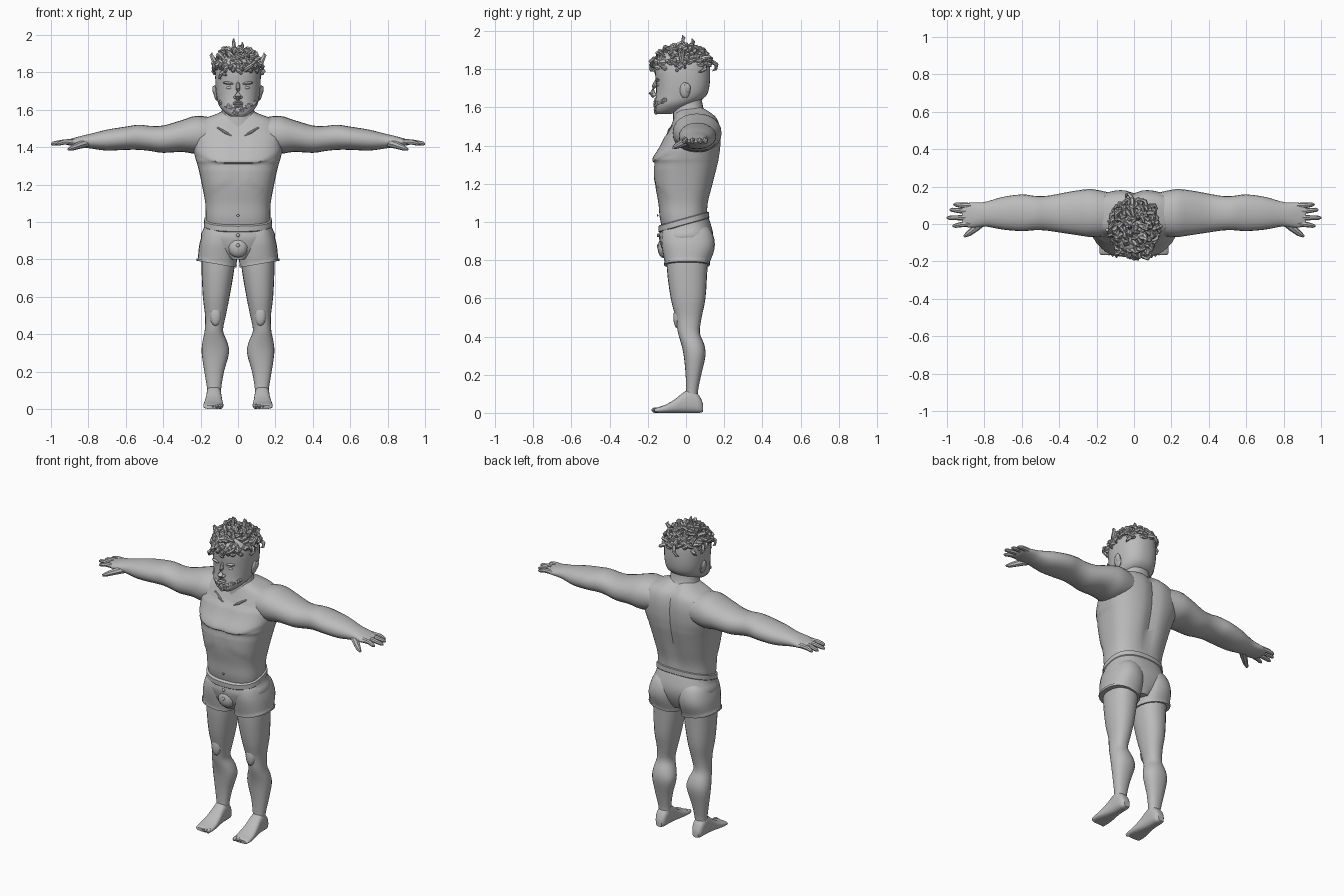
import bpy, bmesh, math, random
from mathutils import Vector, Matrix

random.seed(4)
grey = bpy.data.materials.new("plain_grey")
grey.diffuse_color = (0.5, 0.5, 0.5, 1)
SIDES = ((1, "left"), (-1, "right"))


def finish(name, bm):
    bmesh.ops.recalc_face_normals(bm, faces=bm.faces[:])
    me = bpy.data.meshes.new(name)
    bm.to_mesh(me)
    bm.free()
    me.materials.append(grey)
    ob = bpy.data.objects.new(name, me)
    bpy.context.collection.objects.link(ob)
    return ob


def skin(bm, rings):
    """Bridge rings of points and cap both ends."""
    vs = [[bm.verts.new(p) for p in r] for r in rings]
    n = len(vs[0])
    for a, b in zip(vs, vs[1:]):
        for i in range(n):
            j = (i + 1) % n
            bm.faces.new((a[i], a[j], b[j], b[i]))
    bm.faces.new(vs[0][::-1])
    bm.faces.new(vs[-1])


def smooth_rows(rows, sub):
    """Curve through the section rows."""
    out = []
    for i in range(len(rows) - 1):
        r = [rows[max(0, min(len(rows) - 1, i + k))] for k in (-1, 0, 1, 2)]
        for s in range(sub):
            t = s / sub
            out.append([b + 0.5 * t * (c - a + t * (2*a - 5*b + 4*c - d + t * (3*(b - c) + d - a)))
                        for a, b, c, d in zip(*r)])
    return out + [rows[-1]]


def loft(name, axis, rows, n=24, p=2.0, sub=3, s=1, rule=None):
    """Rows: position along axis, then low/high of the two other axes (in xyz order)."""
    rings = []
    for t, a0, a1, b0, b1 in smooth_rows(rows, sub):
        ring = []
        for k in range(n):
            c, q = math.cos(2*math.pi*k/n), math.sin(2*math.pi*k/n)
            a = (a0 + a1)/2 + (a1 - a0)/2 * math.copysign(abs(c)**(2/p), c)
            b = (b0 + b1)/2 + (b1 - b0)/2 * math.copysign(abs(q)**(2/p), q)
            v = {'x': (t, a, b), 'y': (a, t, b), 'z': (a, b, t)}[axis]
            v = Vector(rule(*v) if rule else v)
            v.x *= s
            ring.append(v)
        rings.append(ring)
    bm = bmesh.new()
    skin(bm, rings)
    return finish(name, bm)


def body(rows):
    return [(z, -w, w, f, b) for z, w, f, b in rows]


def tube(bm, pts, radii, n=8):
    pts = [Vector(p) for p in pts]
    rings = []
    for i, (p, r) in enumerate(zip(pts, radii)):
        d = pts[min(i + 1, len(pts) - 1)] - pts[max(i - 1, 0)]
        q = d.to_track_quat('Z', 'Y')
        rings.append([p + q @ Vector((r*math.cos(2*math.pi*k/n), r*math.sin(2*math.pi*k/n), 0))
                      for k in range(n)])
    skin(bm, rings)


def ball(bm, c, r, u=12, v=8, rot=0):
    m = Matrix.Translation(c) @ Matrix.Rotation(rot, 4, 'Y') @ Matrix.Diagonal((*r, 1))
    bmesh.ops.create_uvsphere(bm, u_segments=u, v_segments=v, radius=1, matrix=m)


# Torso with breastbone, chest ledge, rib arch and spine groove
def muscles(x, y, z):
    upper = max(0, min(1, (z - 1.05) / 0.15))
    if y > 0.05:
        y -= 0.02 * upper * math.exp(-(x/0.035)**2)
    elif y < -0.05:
        edge = 1.315 + 1.2 * max(0, abs(x) - 0.1)**1.5
        if edge < z < 1.46:
            y -= 0.008
        y += 0.008 * math.exp(-(x/0.02)**2) * (z > 1.2)
        if 1.22 - 3*x*x < z < 1.3:
            y -= 0.004
    return x, y, z


loft("torso", 'z', body([
    (0.95, .165, -.12, .11), (1.02, .172, -.137, .11), (1.10, .175, -.145, .117),
    (1.20, .193, -.162, .143), (1.30, .215, -.166, .168), (1.335, .226, -.167, .175),
    (1.40, .24, -.128, .183), (1.48, .24, -.09, .182), (1.54, .205, -.065, .165),
    (1.58, .11, -.05, .125), (1.60, .07, -.04, .09)]), n=56, p=2.6, sub=5, rule=muscles)
loft("neck", 'z', body([(1.50, .12, -.07, .14), (1.56, .1, -.068, .115),
                        (1.60, .085, -.07, .09), (1.68, .08, -.07, .08)]), p=2.2)
bm = bmesh.new()
for s in (1, -1):
    tube(bm, [(.035*s, -.096, 1.462), (.07*s, -.088, 1.48), (.11*s, -.072, 1.505)], [.004, .008, .004])
finish("collarbones", bm)
bm = bmesh.new()
ball(bm, (0, -.149, 1.035), (.008, .004, .006))
finish("navel", bm)

# Arms, hands and fingers
for s, side in SIDES:
    loft(side + "_arm", 'x', [
        (.12, -.06, .165, 1.38, 1.555), (.22, -.07, .186, 1.365, 1.568), (.30, -.06, .18, 1.375, 1.545),
        (.40, -.045, .162, 1.37, 1.516), (.47, -.035, .15, 1.38, 1.514), (.53, -.033, .15, 1.386, 1.52),
        (.60, -.038, .158, 1.386, 1.51), (.70, -.03, .145, 1.382, 1.494), (.78, -.015, .122, 1.392, 1.474),
        (.82, -.015, .115, 1.398, 1.465), (.87, -.02, .115, 1.405, 1.452), (.91, -.012, .108, 1.411, 1.44),
        (.92, .0, .1, 1.416, 1.435)], p=2.15, s=s)
    bm = bmesh.new()
    for y0, y1, tip in ((.098, .104, .965), (.066, .076, .985), (.034, .033, 1.0), (.002, -.010, .97)):
        tube(bm, [(.87*s, y0, 1.43), (.93*s, (y0 + y1)/2, 1.428), ((tip - .012)*s, y1, 1.42),
                  (tip*s, y1, 1.416)], [.015, .014, .011, .005])
    tube(bm, [(.80*s, .02, 1.425), (.845*s, -.02, 1.412), (.885*s, -.052, 1.397), (.908*s, -.066, 1.388)],
         [.024, .02, .015, .007])
    finish(side + "_fingers", bm)

# Legs, kneecaps, feet and toes
for s, side in SIDES:
    loft(side + "_leg", 'z', [
        (.07, .09, .165, -.005, .065), (.11, .09, .165, 0, .062), (.20, .075, .18, -.002, .08),
        (.30, .048, .194, -.012, .102), (.36, .058, .19, -.025, .095), (.42, .08, .178, -.042, .072),
        (.50, .065, .176, -.055, .082), (.60, .045, .188, -.08, .102), (.75, .02, .195, -.1, .112),
        (.86, .015, .195, -.1, .12)], p=2.25, s=s)
    bm = bmesh.new()
    ball(bm, (.12*s, -.048, .50), (.03, .018, .055))
    finish(side + "_kneecap", bm)
    loft(side + "_foot", 'y', [
        (.09, .11, .148, .005, .045), (.07, .095, .163, 0, .09), (.03, .09, .168, 0, .125),
        (-.01, .088, .17, 0, .11), (-.06, .083, .177, 0, .07), (-.11, .078, .185, 0, .042),
        (-.155, .08, .184, 0, .027), (-.165, .088, .176, 0, .02)], p=2.8, s=s,
        rule=lambda x, y, z: (x, y, max(z, 0)))
    bm = bmesh.new()
    for k in range(5):
        ball(bm, ((.093 + .0205*k)*s, -.158 + .006*k, .0145), (.0125 - .0008*k, .024, .0145 - .001*k), 8, 6)
    finish(side + "_toes", bm)

# Shorts: hips, legs with slanting hems, waistband and buttons
loft("shorts_hips", 'z', body([(.80, .05, -.11, .10), (.86, .15, -.13, .13), (.92, .198, -.141, .143),
                               (.97, .182, -.137, .13), (1.0, .177, -.138, .118)]), n=40, p=2.4,
     rule=lambda x, y, z: (x, y, z + .2*y*max(0, (z - .9)/.1)))
for s, side in SIDES:
    loft(side + "_shorts_leg", 'z', [
        (.775, .008, .221, -.115, .125), (.787, .006, .222, -.115, .127), (.788, .008, .215, -.112, .124),
        (.85, .002, .21, -.124, .147), (.90, 0, .202, -.13, .15), (.95, .01, .185, -.125, .135),
        (.98, .03, .16, -.11, .11)], p=2.4, s=s,
        rule=lambda x, y, z: (x, y, z + .17*(x - .115)*max(0, min(1, (.9 - z)/.1))))
loft("waistband", 'z', body([(.985, .177, -.14, .117), (.99, .182, -.144, .122),
                             (1.018, .181, -.145, .121), (1.022, .174, -.138, .115)]), n=40, p=2.5,
     sub=1, rule=lambda x, y, z: (x, y, z + .28*y))
bm = bmesh.new()
ball(bm, (0, -.115, .865), (.055, .034, .055))
finish("shorts_front", bm)
bm = bmesh.new()
for z in (.93, .875):
    ball(bm, (0, -.146, z), (.010, .007, .010))
finish("buttons", bm)

# Head and face
loft("head", 'z', body([
    (1.565, .04, -.15, -.08), (1.585, .07, -.162, -.03), (1.62, .1, -.163, .045), (1.66, .112, -.158, .105),
    (1.72, .12, -.156, .124), (1.80, .121, -.163, .126), (1.85, .11, -.15, .118), (1.89, .07, -.1, .075)]),
    n=36, p=2.35)
bm = bmesh.new()
tube(bm, [(0, -.15, 1.75), (0, -.168, 1.71), (0, -.178, 1.675), (0, -.166, 1.655)], [.008, .012, .018, .01])
for s in (1, -1):
    ball(bm, (.014*s, -.165, 1.667), (.010, .014, .009))
finish("nose", bm)
bm = bmesh.new()
for z in (1.63, 1.619):
    ball(bm, (0, -.162, z), (.027, .009, .006))
finish("lips", bm)
for s, side in SIDES:
    bm = bmesh.new()
    ball(bm, (.045*s, -.142, 1.718), (.017, .011, .009))
    finish(side + "_eye", bm)
    bm = bmesh.new()
    ball(bm, (.048*s, -.148, 1.742), (.032, .013, .008), rot=-.12*s)
    finish(side + "_brow", bm)
    bm = bmesh.new()
    ball(bm, (.118*s, -.005, 1.69), (.013, .027, .042), rot=.15*s)
    ball(bm, (.126*s, .006, 1.70), (.010, .018, .028), rot=.2*s)
    finish(side + "_ear", bm)

# Beard: small lumps along the jaw
bm = bmesh.new()
for k in range(64):
    a = random.uniform(-1.25, 1.25)
    h = random.uniform(0, 1)
    r = .062 + .038*h
    ball(bm, (r*math.sin(a), -.075 - (.082 + .004*h)*math.cos(a), 1.572 + .035*h + .03*abs(a)),
         (.012, .011, .013), 6, 4, random.uniform(0, 3))
for x in range(-4, 5):
    ball(bm, (.008*x, -.160 + .0006*x*x, 1.643 - .0008*x*x), (.007, .007, .007), 6, 4)
finish("beard", bm)

# Hair: a cap covered in curls
bm = bmesh.new()
ball(bm, (0, -.025, 1.83), (.114, .142, .075), 24, 12)
finish("hair_cap", bm)
bm = bmesh.new()
for k in range(150):
    a = k * 2.39996
    h = 1 - k/150
    w = math.sqrt(1 - h*h)
    d = Vector((w*math.cos(a), w*math.sin(a), h))
    low = 1.82 - (.02 if d.y < -.5 else 0)
    p = Vector((.108*d.x, -.025 + .138*d.y, low + .087*d.z))
    side = d.cross(Vector((random.uniform(-1, 1), random.uniform(-1, 1), random.uniform(-1, 1)))).normalized()
    size = random.uniform(.018, .03) * (1.6 if random.random() < .1 else 1)
    pts = [p, p + d*size*.6 + side*size*.35, p + d*size + side*size*.9,
           p + d*size*.75 + side*size*1.5, p + d*size*.35 + side*size*1.6]
    tube(bm, pts, [.011, .0125, .011, .008, .003], 6)
for x, y, z, e in ((-.02, -.02, 1.92, .06), (.02, .03, 1.91, .05), (-.12, -.04, 1.86, .045), (.12, -.02, 1.86, .045)):
    tube(bm, [(x, y, z - .02), (x*1.1, y, z + e*.3), (x*1.2, y + .008, z + e*.75), (x*1.15, y, z + e)],
         [.014, .013, .010, .003], 6)
finish("hair_curls", bm)

# Smooth shading with sharp creases kept
for ob in bpy.data.objects:
    ob.select_set(True)
    bpy.context.view_layer.objects.active = ob
bpy.ops.object.shade_smooth_by_angle(angle=math.radians(35))
